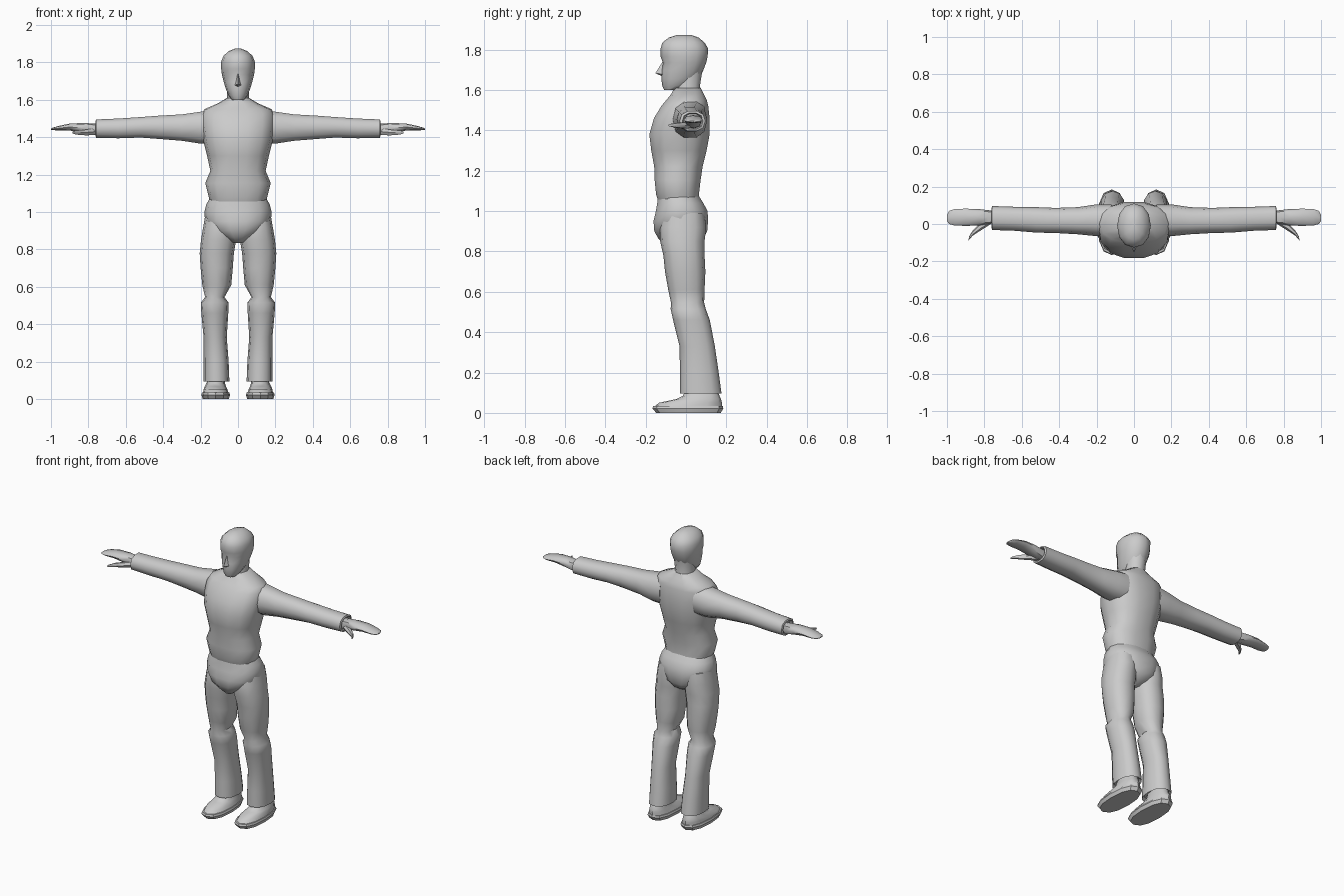
import bpy, bmesh, math

mat = bpy.data.materials.new("light_grey")
mat.diffuse_color = (0.6, 0.6, 0.6, 1)


def finish(name, bm, mirror, angle=50):
    """Turn a bmesh into a shaded, optionally mirrored object."""
    bmesh.ops.recalc_face_normals(bm, faces=bm.faces)
    me = bpy.data.meshes.new(name)
    bm.to_mesh(me)
    bm.free()
    me.materials.append(mat)
    ob = bpy.data.objects.new(name, me)
    bpy.context.collection.objects.link(ob)
    if mirror:
        ob.modifiers.new("mirror", "MIRROR").use_mirror_merge = False
    bpy.ops.object.select_all(action="DESELECT")
    ob.select_set(True)
    bpy.context.view_layer.objects.active = ob
    bpy.ops.object.shade_smooth_by_angle(angle=math.radians(angle))
    return ob


def loft(name, rings, axis="z", n=12, power=2.3, mirror=False, tilt=0.0, angle=50):
    """Skin rounded rings given as (position, low_a, high_a, low_b, high_b)."""
    bm = bmesh.new()
    loops = []
    for t, a0, a1, b0, b1 in rings:
        loop = []
        for i in range(n):
            q = 2 * math.pi * i / n
            c, s = math.cos(q), math.sin(q)
            a = (a0 + a1) / 2 + (a1 - a0) / 2 * math.copysign(abs(c) ** (2 / power), c)
            b = (b0 + b1) / 2 + (b1 - b0) / 2 * math.copysign(abs(s) ** (2 / power), s)
            co = (a, b, t) if axis == "z" else (t + tilt * a, a, b)
            loop.append(bm.verts.new(co))
        loops.append(loop)
    for l0, l1 in zip(loops, loops[1:]):
        for i in range(n):
            j = (i + 1) % n
            bm.faces.new((l0[i], l0[j], l1[j], l1[i]))
    bm.faces.new(loops[0])
    bm.faces.new(loops[-1])
    return finish(name, bm, mirror, angle)


def body(rows):
    """Rings symmetric in x from (z, half_width, front, back)."""
    return [(z, -w, w, f, b) for z, w, f, b in rows]


# Jacket: hem, waist, chest and sloping shoulders
loft("jacket", body([
    (1.05, .150, -.140, .070), (1.08, .156, -.150, .066), (1.155, .175, -.158, .075),
    (1.22, .148, -.160, .085), (1.30, .165, -.175, .105), (1.38, .185, -.185, .120),
    (1.46, .195, -.162, .120), (1.52, .195, -.125, .113), (1.55, .180, -.100, .105),
    (1.58, .110, -.075, .090), (1.61, .060, -.060, .075)]), n=14, power=2.4)

# Neck and head
loft("neck", body([(1.56, .068, -.065, .085), (1.62, .058, -.055, .072),
                   (1.70, .060, -.050, .085)]), n=10, power=2)
loft("head", body([
    (1.600, .032, -.108, -.030), (1.622, .050, -.118, .020), (1.655, .064, -.122, .060),
    (1.695, .076, -.123, .085), (1.735, .086, -.114, .100), (1.765, .090, -.126, .107),
    (1.805, .090, -.126, .110), (1.835, .078, -.117, .092), (1.860, .050, -.085, .062),
    (1.873, .018, -.045, .025)]), n=12, power=2.15)

# Nose: a small wedge
bm = bmesh.new()
top, tip, base, left, right = [bm.verts.new(p) for p in (
    (0, -.113, 1.745), (0, -.152, 1.683), (0, -.118, 1.668),
    (-.019, -.112, 1.678), (.019, -.112, 1.678))]
for f in ((top, left, tip), (top, tip, right), (tip, left, base),
          (tip, base, right), (top, right, base), (top, base, left)):
    bm.faces.new(f)
finish("nose", bm, False)

# Sleeves, with the cuff end turned in
loft("sleeve", [
    (.12, -.065, .105, 1.36, 1.555), (.20, -.065, .105, 1.362, 1.54),
    (.30, -.055, .090, 1.378, 1.525), (.42, -.048, .086, 1.388, 1.518),
    (.52, -.046, .090, 1.396, 1.510), (.64, -.036, .092, 1.392, 1.502),
    (.758, -.032, .096, 1.395, 1.497), (.762, -.018, .084, 1.405, 1.487),
    (.74, -.012, .078, 1.410, 1.482)], axis="x", n=10, power=2.4, mirror=True)

# Hands: flat palm with fingers, then the thumb
loft("hand", [
    (.72, .005, .068, 1.408, 1.470), (.78, .000, .074, 1.412, 1.474),
    (.83, -.008, .080, 1.424, 1.476), (.90, -.010, .082, 1.436, 1.473),
    (.96, -.008, .080, 1.436, 1.460), (.988, .000, .070, 1.438, 1.452),
    (1.0, .015, .048, 1.440, 1.447)], axis="x", n=8, power=2.6, mirror=True)
loft("thumb", [
    (.765, .000, .045, 1.408, 1.452), (.815, -.035, .015, 1.408, 1.442),
    (.855, -.064, -.032, 1.412, 1.438), (.872, -.090, -.066, 1.419, 1.432)],
    axis="x", n=6, power=2, mirror=True, tilt=-.15)

# Trousers: hips joined to two legs
loft("hips", body([
    (.835, .030, -.110, .040), (.865, .085, -.140, .088), (.90, .140, -.160, .108),
    (.95, .176, -.164, .112), (1.00, .180, -.152, .110), (1.04, .170, -.145, .088),
    (1.075, .150, -.140, .066)]), n=14, power=2.3)
loft("trouser_leg", [
    (.115, .060, .172, -.018, .160), (.095, .046, .184, -.030, .176),
    (.20, .050, .184, -.030, .162), (.33, .060, .184, -.032, .143),
    (.46, .052, .196, -.064, .118), (.515, .050, .199, -.076, .098),
    (.545, .072, .176, -.074, .090), (.61, .036, .191, -.088, .092),
    (.70, .028, .200, -.104, .096), (.78, .022, .205, -.112, .092),
    (.85, .010, .198, -.128, .092), (.92, .010, .186, -.130, .100),
    (.99, .020, .174, -.115, .090)], n=12, power=2.3, mirror=True)

# Shoes: flat sole and an upper rising to the ankle
loft("shoe_sole", [
    (0, .050, .188, -.148, .172), (.022, .042, .196, -.166, .185),
    (.034, .046, .192, -.162, .182)], n=12, power=2.4, mirror=True, angle=30)
loft("shoe_upper", [
    (.030, .050, .188, -.156, .178), (.050, .056, .184, -.135, .178),
    (.068, .064, .178, -.050, .174), (.085, .070, .168, -.015, .166),
    (.125, .074, .160, .005, .150)], n=12, power=2.3, mirror=True)
